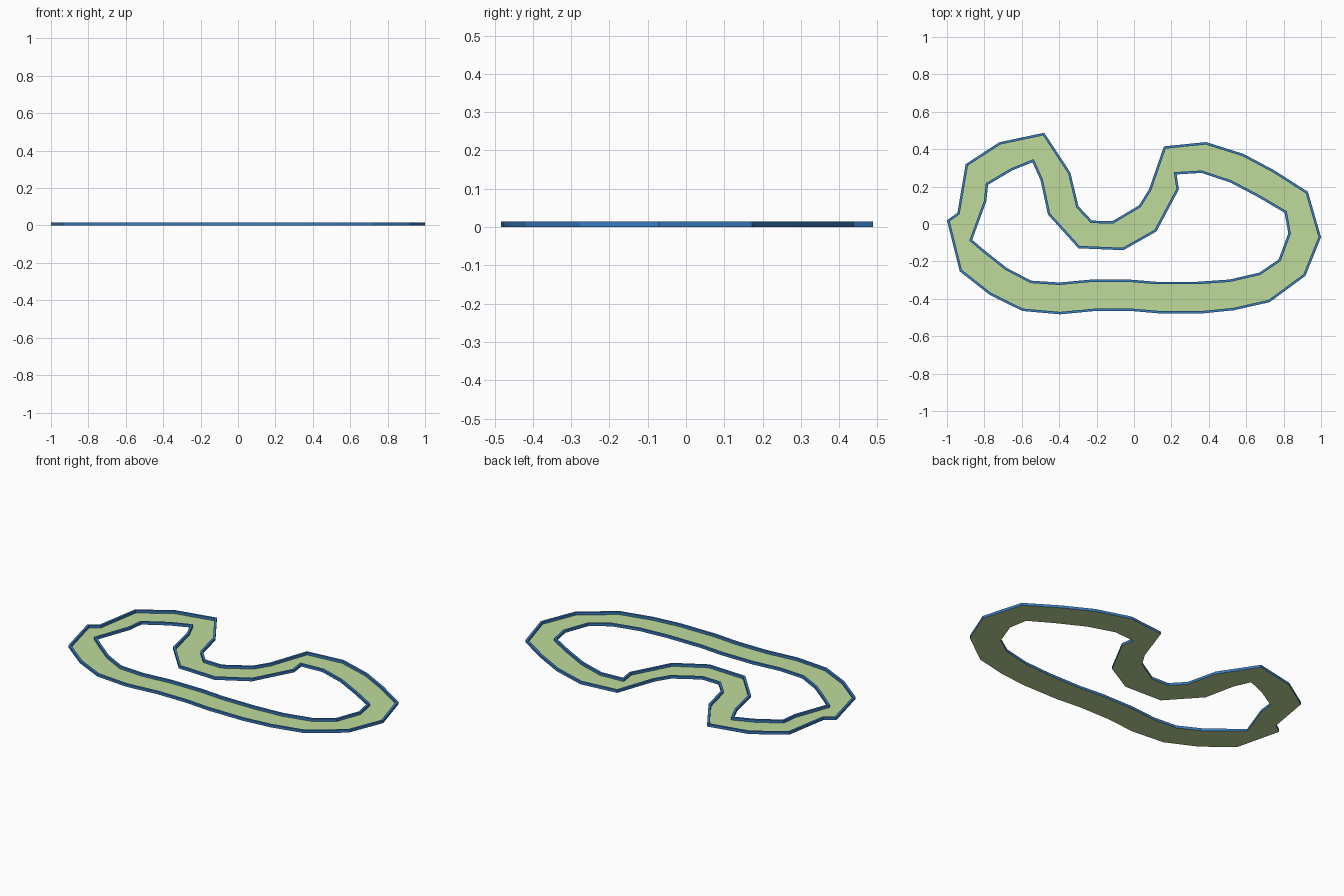
import bpy, bmesh
from mathutils import Vector

if "Cube" in bpy.data.objects:
    bpy.data.objects.remove(bpy.data.objects["Cube"])

HEIGHT, THICK = 0.015, 0.013

# Matching outer and inner outlines, both clockwise from the left tip
outer = [(-1, .02), (-.944, .06), (-.9, .32), (-.72, .437), (-.48, .488), (-.34, .275),
         (-.297, .095), (-.225, .018), (-.115, .015), (.027, .1), (.08, .185), (.16, .415),
         (.385, .438), (.585, .375), (.75, .287), (.93, .172), (1, -.07), (.917, -.277),
         (.725, -.418), (.535, -.461), (.365, -.478), (.135, -.478), (-.015, -.465),
         (-.205, -.465), (-.395, -.483), (-.597, -.465), (-.77, -.38), (-.932, -.253)]
inner = [(-.865, -.085), (-.79, .12), (-.78, .21), (-.65, .287), (-.543, .33), (-.5, .235),
         (-.46, .05), (-.297, -.13), (-.057, -.14), (.12, -.04), (.24, .185), (.228, .265),
         (.36, .273), (.515, .222), (.67, .14), (.805, .06), (.825, -.05), (.773, -.19),
         (.67, -.26), (.51, -.297), (.335, -.309), (.12, -.309), (-.025, -.297),
         (-.227, -.297), (-.4, -.313), (-.55, -.303), (-.68, -.235), (-.8, -.14)]


def material(name, color):
    mat = bpy.data.materials.new(name)
    mat.diffuse_color = color
    mat.use_nodes = True
    mat.node_tree.nodes["Principled BSDF"].inputs["Base Color"].default_value = mat.diffuse_color
    return mat


def inset(points, dist):
    """Mitred offset to the right of the direction of travel."""
    pts = [Vector(p) for p in points]
    result = []
    for i, p in enumerate(pts):
        a = (p - pts[i - 1]).normalized()
        b = (pts[(i + 1) % len(pts)] - p).normalized()
        na, nb = Vector((a.y, -a.x)), Vector((b.y, -b.x))
        result.append(p + (na + nb) * dist / max(1 + na.dot(nb), 0.4))
    return result


def strip(name, loops, mat):
    """Bridge consecutive closed loops, each given as (points, z)."""
    bm = bmesh.new()
    rings = [[bm.verts.new((p[0], p[1], z)) for p in pts] for pts, z in loops]
    for r, s in zip(rings, rings[1:]):
        for i in range(len(r)):
            j = (i + 1) % len(r)
            bm.faces.new((r[i], r[j], s[j], s[i]))
    mesh = bpy.data.meshes.new(name)
    bm.to_mesh(mesh)
    bm.free()
    mesh.materials.append(mat)
    obj = bpy.data.objects.new(name, mesh)
    bpy.context.collection.objects.link(obj)
    return obj


green = material("track_green", (.53, .71, .33, 1))
blue = material("wall_blue", (.04, .2, .52, 1))

# Flat track surface
strip("track_surface", [(outer, 0), (inner, 0)], green)

# Low walls standing on the track's edges; the surface closes their base
outer_in = inset(outer, THICK)
inner_in = inset(inner, -THICK)
strip("outer_wall", [(outer_in, 0), (outer_in, HEIGHT), (outer, HEIGHT), (outer, 0)], blue)
strip("inner_wall", [(inner, 0), (inner, HEIGHT), (inner_in, HEIGHT), (inner_in, 0)], blue)

# Face everything outward: surface up, walls away from their cores
for obj in bpy.context.collection.objects:
    top = max(obj.data.polygons, key=lambda f: abs(f.normal.z))
    if top.normal.z < 0:
        obj.data.flip_normals()
